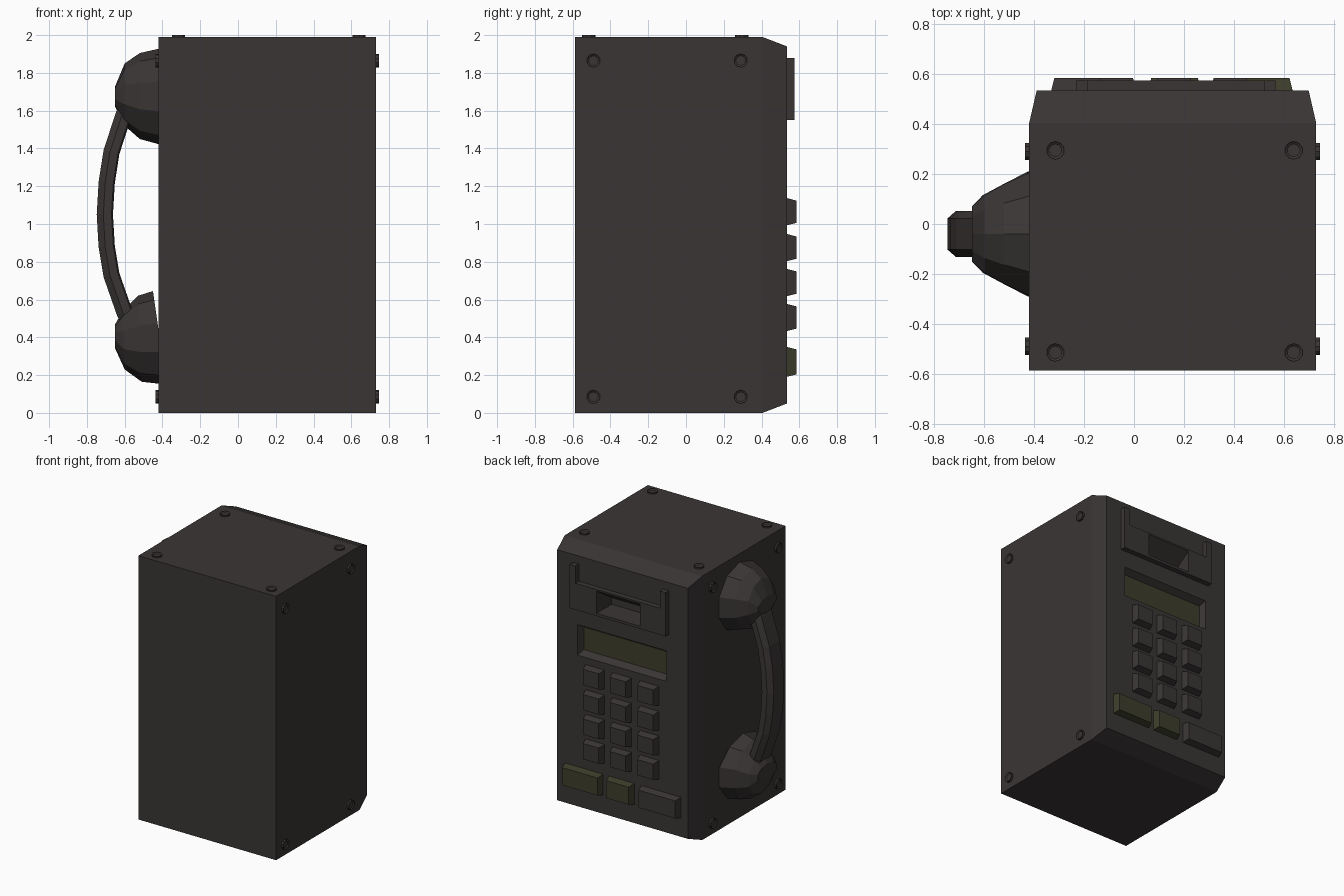
import bpy, bmesh, math
from mathutils import Vector

if "Cube" in bpy.data.objects:
    bpy.data.objects.remove(bpy.data.objects["Cube"])


def material(name, rgb):
    m = bpy.data.materials.new(name)
    m.diffuse_color = (*rgb, 1)
    m.use_nodes = True
    m.node_tree.nodes["Principled BSDF"].inputs["Base Color"].default_value = m.diffuse_color
    return m


DARK = material("dark_brown_grey", (0.042, 0.036, 0.035))
OLIVE = material("dark_olive", (0.046, 0.047, 0.024))


def loft(name, rings, mat=DARK):
    """Closed solid through rings that have equal point counts."""
    bm = bmesh.new()
    vs = [[bm.verts.new(p) for p in r] for r in rings]
    n = len(vs[0])
    for a, b in zip(vs, vs[1:]):
        for i in range(n):
            j = (i + 1) % n
            bm.faces.new((a[i], a[j], b[j], b[i]))
    bm.faces.new(vs[0])
    bm.faces.new(vs[-1])
    bmesh.ops.recalc_face_normals(bm, faces=bm.faces)
    me = bpy.data.meshes.new(name)
    bm.to_mesh(me)
    bm.free()
    me.materials.append(mat)
    ob = bpy.data.objects.new(name, me)
    bpy.context.collection.objects.link(ob)
    return ob


def rect(x0, x1, z0, z1, y):
    return [(x0, y, z0), (x1, y, z0), (x1, y, z1), (x0, y, z1)]


def cut(ob, cutter):
    mod = ob.modifiers.new("cut", 'BOOLEAN')
    mod.operation = 'DIFFERENCE'
    mod.solver = 'EXACT'
    mod.object = cutter
    bpy.context.view_layer.objects.active = ob
    bpy.ops.object.modifier_apply(modifier=mod.name)


FACE = 0.535

# Housing with a chamfered face on +y
body = loft("housing", [rect(-.42, .73, 0, 1.99, -.588),
                        rect(-.42, .73, 0, 1.99, .405),
                        rect(-.39, .70, .05, 1.94, FACE)])

# U-shaped card slot frame
u = [(-.232, 1.55), (.568, 1.55), (.568, 1.88), (.52, 1.88),
     (.52, 1.75), (-.184, 1.75), (-.184, 1.88), (-.232, 1.88)]
frame = loft("slot_frame", [[(x, y, z) for x, z in u] for y in (FACE - .005, .575)])

# Wedge-shaped slot pocket, through frame and housing
wedge = [(.60, 1.57), (.60, 1.755), (.575, 1.738), (.395, 1.62), (.395, 1.57)]
pocket = loft("slot_cutter", [[(x, y, z) for y, z in wedge] for x in (-.02, .344)])
cut(body, pocket)
cut(frame, pocket)

# Recessed display
recess = loft("display_cutter", [rect(-.19, .51, 1.22, 1.39, FACE - .05),
                                 rect(-.21, .53, 1.19, 1.42, FACE),
                                 rect(-.21, .53, 1.19, 1.42, FACE + .03)])
cut(body, recess)
for c in (pocket, recess):
    bpy.data.objects.remove(c)
loft("display_screen", [rect(-.19, .51, 1.22, 1.39, FACE - .052),
                        rect(-.19, .51, 1.22, 1.39, FACE - .045)], OLIVE)


# Keys: tapered blocks
def key(name, x0, x1, z0, z1, mat=DARK, t=.014):
    loft(name, [rect(x0, x1, z0, z1, FACE - .005),
                rect(x0 + t, x1 - t, z0 + t, z1 - t, .585)], mat)


for r, z in enumerate((1.065, .875, .69, .505)):
    for c, x in enumerate((.385, .16, -.07)):
        key(f"key_{r}_{c}", x - .08, x + .08, z - .073, z + .073)
key("function_button_left", .315, .637, .19, .35, OLIVE)
key("function_button_middle", .055, .27, .19, .35, OLIVE)
key("function_button_right", -.333, .0, .19, .35)

# Bolt heads on top and both sides
def bolt(name, pos, axis, height):
    bm = bmesh.new()
    bmesh.ops.create_cone(bm, cap_ends=True, segments=10, radius1=.036,
                          radius2=.036, depth=height * 2)
    bm.faces.ensure_lookup_table()
    cap = max(bm.faces, key=lambda f: f.calc_center_median().z)
    bmesh.ops.inset_region(bm, faces=[cap], thickness=.01)
    bmesh.ops.translate(bm, verts=cap.verts, vec=(0, 0, -.007))
    me = bpy.data.meshes.new(name)
    bm.to_mesh(me)
    bm.free()
    me.materials.append(DARK)
    ob = bpy.data.objects.new(name, me)
    ob.location = pos
    ob.rotation_euler = Vector(axis).to_track_quat('Z', 'Y').to_euler()
    bpy.context.collection.objects.link(ob)


for x in (-.315, .64):
    for y in (-.515, .295):
        bolt("top_bolt", (x, y, 1.99), (0, 0, 1), .01)
for side, x in ((-1, -.42), (1, .73)):
    for y in (-.49, .29):
        for z in (.085, 1.865):
            bolt("side_bolt", (x, y, z), (side, 0, 0), .016)

# Handset cups: rings given by low point, high point and half width
YC = -.04


def cup(name, rings, n=10):
    out = []
    for (x0, z0), (x1, z1), w in rings:
        ring = []
        for i in range(n):
            a = 2 * math.pi * i / n
            k = .5 + .5 * math.cos(a)
            ring.append((x0 + (x1 - x0) * k, YC + w * math.sin(a) / .951,
                         z0 + (z1 - z0) * k))
        out.append(ring)
    loft(name, out)


cup("ear_cup", [((-.41, 1.42), (-.41, 1.93), .25), ((-.52, 1.45), (-.52, 1.905), .2),
                ((-.60, 1.52), (-.60, 1.85), .155), ((-.65, 1.62), (-.65, 1.73), .11)])
cup("mouth_cup", [((-.38, .15), (-.45, .645), .25), ((-.51, .165), (-.53, .62), .2),
                  ((-.60, .23), (-.61, .54), .155), ((-.65, .34), (-.65, .47), .11)])

# Curved handle with a chamfered section
path = [Vector((x, 0, z)) for x, z in
        ((-.55, 1.68), (-.605, 1.58), (-.67, 1.38), (-.695, 1.22), (-.705, 1.05),
         (-.695, .88), (-.67, .73), (-.60, .53), (-.55, .43))]
section = [(.043, -.062), (.043, .062), (.008, .093), (-.035, .093),
           (-.043, .08), (-.043, -.08), (-.035, -.093), (.008, -.093)]
rings = []
for i, p in enumerate(path):
    t = (path[min(i + 1, len(path) - 1)] - path[max(i - 1, 0)]).normalized()
    out = Vector((t.z, 0, -t.x))
    rings.append([p + out * o + Vector((0, YC + y, 0)) for o, y in section])
loft("handset_handle", rings)
